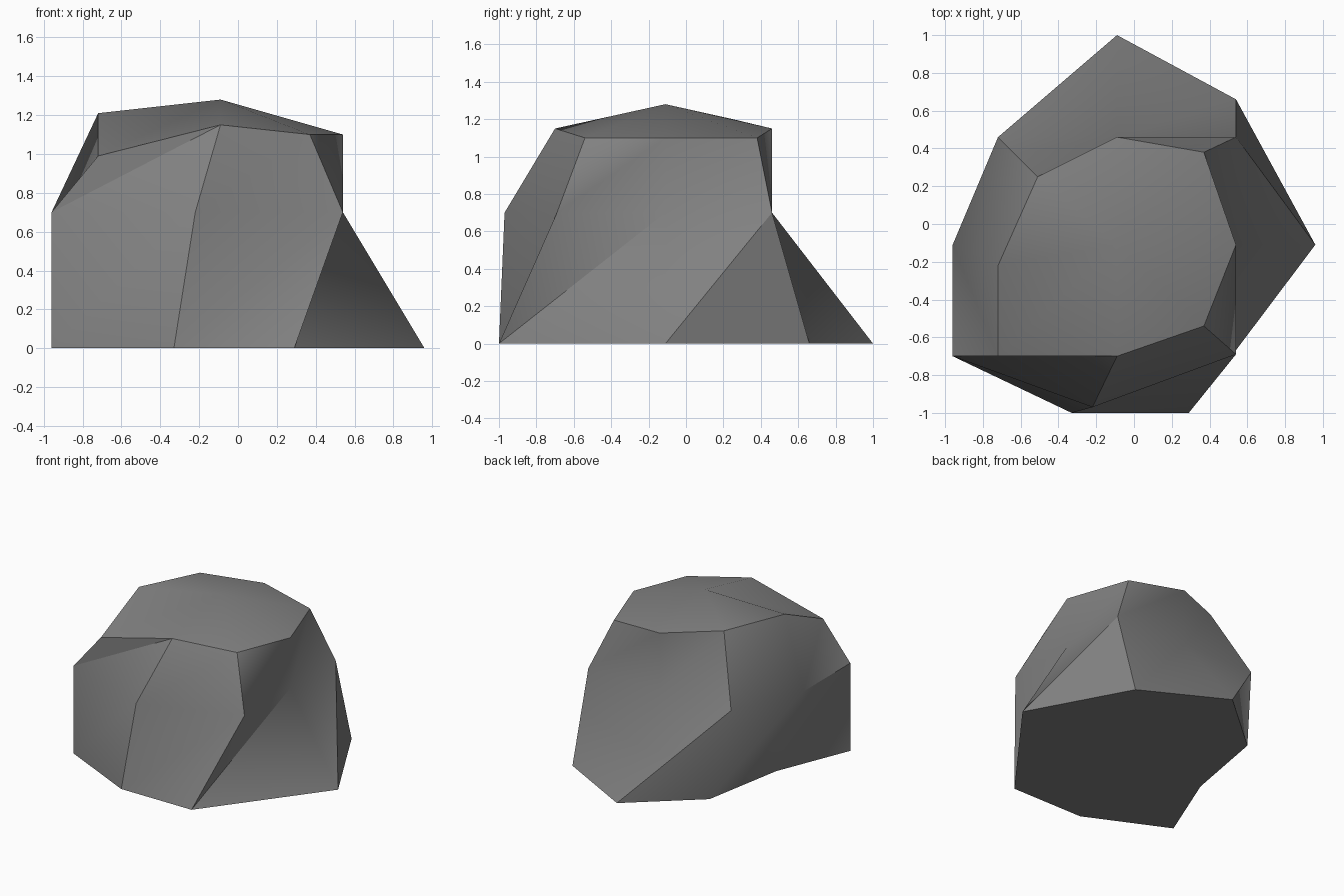
import bpy
import bmesh
import math

if "Cube" in bpy.data.objects:
    bpy.data.objects.remove(bpy.data.objects["Cube"])

# Boulder: three irregular rings of eight corners plus a peak
base = [(0.96, -0.11), (0.54, 0.66), (-0.09, 1.0), (-0.60, 0.56),
        (-0.72, -0.11), (-0.96, -0.70), (-0.33, -1.0), (0.29, -1.0)]
middle = [(0.54, -0.11), (0.54, 0.46), (-0.09, 0.46), (-0.72, 0.46),
          (-0.96, -0.11), (-0.96, -0.70), (-0.22, -0.97), (0.54, -0.69)]
shoulder = [(0.54, -0.11, 1.10), (0.37, 0.38, 1.10), (-0.09, 0.46, 1.15),
            (-0.51, 0.25, 1.20), (-0.72, -0.22, 1.21), (-0.72, -0.70, 0.99),
            (-0.09, -0.70, 1.15), (0.37, -0.54, 1.10)]
peak = (-0.09, -0.11, 1.28)

bm = bmesh.new()
rings = [[bm.verts.new((x, y, 0.0)) for x, y in base],
         [bm.verts.new((x, y, 0.70)) for x, y in middle],
         [bm.verts.new(p) for p in shoulder]]
tip = bm.verts.new(peak)

# Flat underside
bm.faces.new(rings[0][::-1])

# Sides, split along the rising diagonal
for low, high in zip(rings, rings[1:]):
    for i in range(8):
        j = (i + 1) % 8
        bm.faces.new((low[i], low[j], high[j]))
        bm.faces.new((low[i], high[j], high[i]))

# Cap
for i in range(8):
    bm.faces.new((rings[2][i], rings[2][(i + 1) % 8], tip))

bmesh.ops.recalc_face_normals(bm, faces=bm.faces[:])
mesh = bpy.data.meshes.new("boulder")
bm.to_mesh(mesh)
bm.free()

stone = bpy.data.materials.new("grey stone")
stone.diffuse_color = (0.22, 0.22, 0.22, 1.0)
stone.use_nodes = True
stone.node_tree.nodes["Principled BSDF"].inputs["Base Color"].default_value = stone.diffuse_color
mesh.materials.append(stone)

boulder = bpy.data.objects.new("boulder", mesh)
bpy.context.collection.objects.link(boulder)
bpy.context.view_layer.objects.active = boulder
boulder.select_set(True)
bpy.ops.object.shade_smooth_by_angle(angle=math.radians(35))
